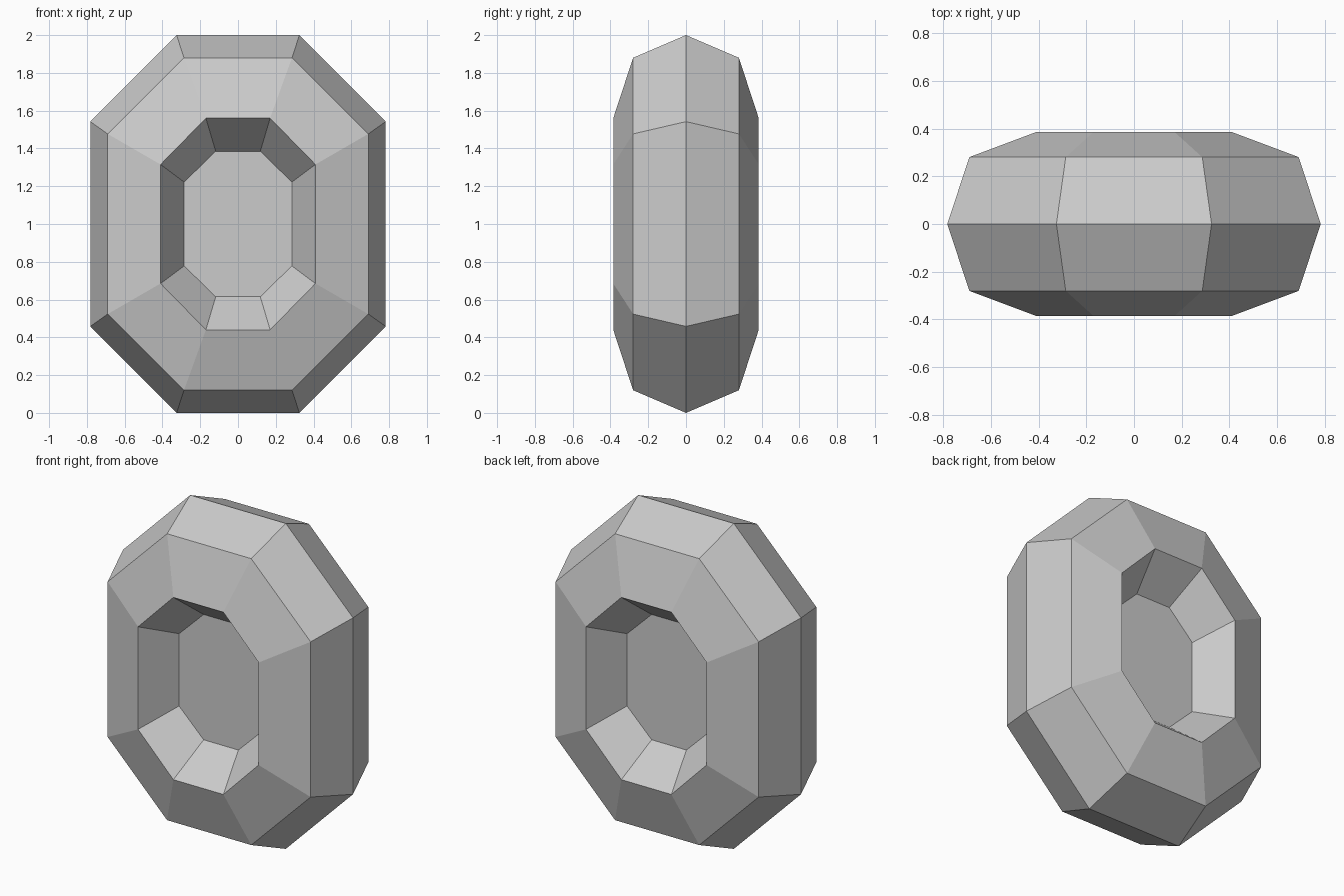
import bpy, bmesh

if "Cube" in bpy.data.objects:
    bpy.data.objects.remove(bpy.data.objects["Cube"])

# Octagonal sections from front recess to back recess:
# (y, half width, half height, half length of top edge, half length of side edge)
half = [
    (0.165, 0.285, 0.385, 0.118, 0.222),  # recess floor
    (0.385, 0.41, 0.56, 0.17, 0.315),     # recess rim
    (0.28, 0.69, 0.88, 0.286, 0.477),     # outer shoulder
]
sections = [(-y, *r) for y, *r in half]
sections += [(0.0, 0.782, 1.0, 0.325, 0.542)]  # widest section
sections += list(reversed(half))


def octagon(bm, y, w, h, tx, sz):
    """One octagonal loop in the xz plane, centred on z = 1."""
    pts = [(w, sz), (tx, h), (-tx, h), (-w, sz),
           (-w, -sz), (-tx, -h), (tx, -h), (w, -sz)]
    return [bm.verts.new((x, y, 1 + z)) for x, z in pts]


bm = bmesh.new()
loops = [octagon(bm, *s) for s in sections]

# Bridge neighbouring loops, then close both recess floors
for a, b in zip(loops, loops[1:]):
    for i in range(8):
        j = (i + 1) % 8
        bm.faces.new((a[i], a[j], b[j], b[i]))
bm.faces.new(loops[0])
bm.faces.new(loops[-1])
bmesh.ops.recalc_face_normals(bm, faces=bm.faces)

mesh = bpy.data.meshes.new("recessed_octagon_ring")
bm.to_mesh(mesh)
bm.free()
ring = bpy.data.objects.new("recessed_octagon_ring", mesh)
bpy.context.collection.objects.link(ring)
